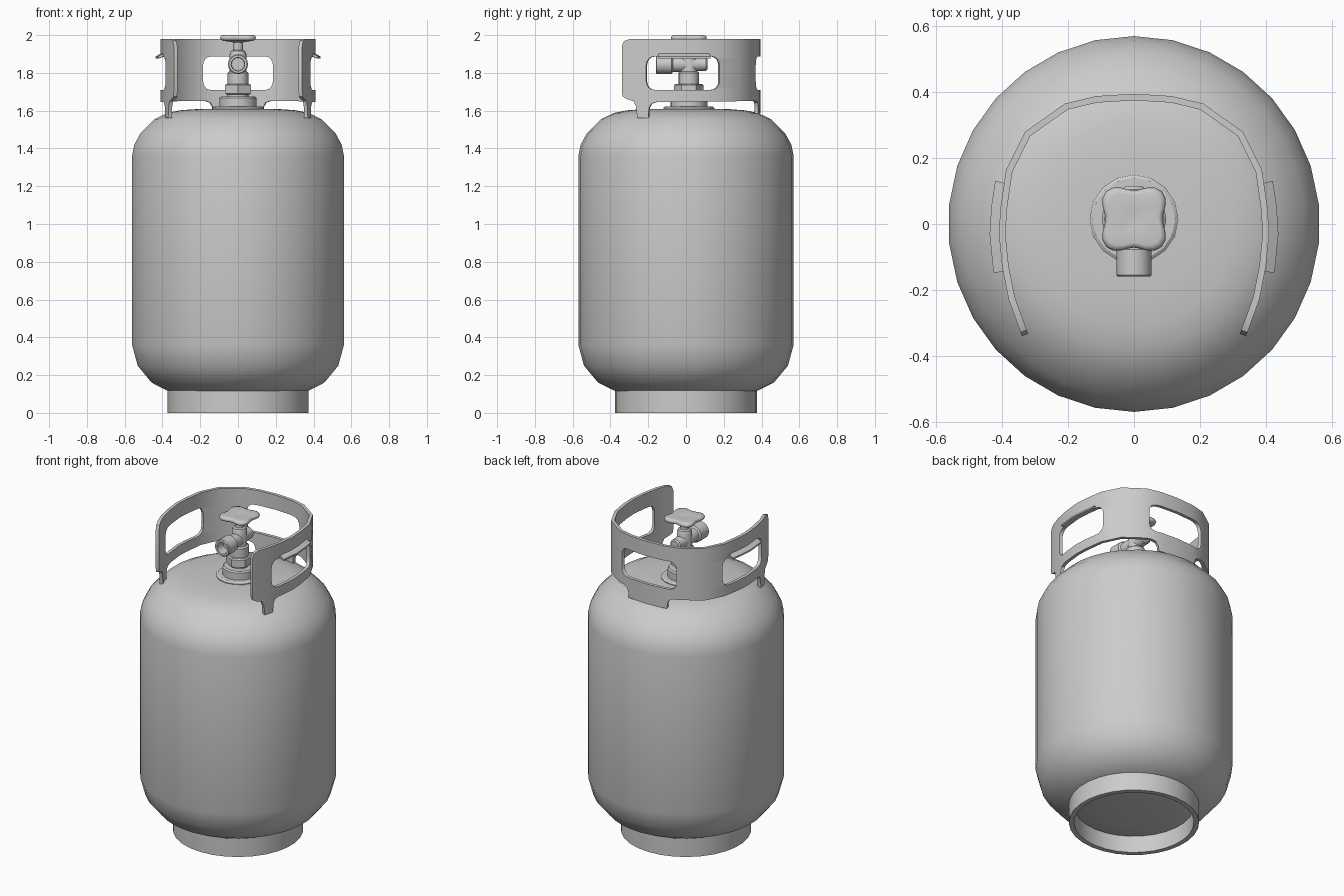
import bpy, bmesh, math
from mathutils import Vector, Matrix
from mathutils.geometry import tessellate_polygon

if "Cube" in bpy.data.objects:
    bpy.data.objects.remove(bpy.data.objects["Cube"])


def finish(name, bm, angle=35):
    bmesh.ops.recalc_face_normals(bm, faces=bm.faces)
    me = bpy.data.meshes.new(name)
    bm.to_mesh(me)
    bm.free()
    ob = bpy.data.objects.new(name, me)
    bpy.context.collection.objects.link(ob)
    bpy.ops.object.select_all(action='DESELECT')
    ob.select_set(True)
    bpy.context.view_layer.objects.active = ob
    bpy.ops.object.shade_smooth_by_angle(angle=math.radians(angle))
    return ob


def lathe(name, profile, n, matrix=Matrix(), closed=False, radial=None, angle=35):
    """Spin (radius, height) points around z; radial(a) reshapes the outline."""
    bm = bmesh.new()
    rings = []
    for r, z in profile:
        ring = []
        for i in range(n):
            a = math.pi / 2 + 2 * math.pi * i / n
            k = r * (radial(a) if radial else 1)
            ring.append(bm.verts.new(matrix @ Vector((k * math.cos(a), k * math.sin(a), z))))
        rings.append(ring)
    pairs = list(zip(rings, rings[1:])) + ([(rings[-1], rings[0])] if closed else [])
    for a, b in pairs:
        for i in range(n):
            j = (i + 1) % n
            bm.faces.new((a[i], a[j], b[j], b[i]))
    if not closed:
        bm.faces.new(rings[0][::-1])
        bm.faces.new(rings[-1])
    return finish(name, bm, angle)


# Tank and foot ring
squash = Matrix.Diagonal((0.989, 1, 1, 1))
lathe("tank", [(0.2, 0.085), (0.34, 0.105), (0.385, 0.12), (0.465, 0.16), (0.54, 0.25), (0.57, 0.36),
               (0.57, 1.36), (0.558, 1.42), (0.525, 1.48), (0.45, 1.555), (0.38, 1.588),
               (0.31, 1.602), (0.2, 1.61)], 30, squash, angle=50)
lathe("foot_ring", [(0.375, 0), (0.375, 0.14), (0.345, 0.14), (0.345, 0)], 30, closed=True)

# Path of the collar seen from above (right half, from the back to the front)
half = [(0, .395), (.115, .388), (.21, .365), (.33, .28), (.388, .165), (.405, .05),
        (.41, -.03), (.40, -.13), (.38, -.23), (.34, -.34)]
path = [Vector(p) for p in half]
dist = [0.0]
for a, b in zip(path, path[1:]):
    dist.append(dist[-1] + (b - a).length)
normals = []
for i in range(len(path)):
    t = path[min(i + 1, len(path) - 1)] - path[i - 1] if i else Vector((1, 0))
    normals.append(Vector((-t.y, t.x)).normalized())


def bend(v):
    """Wrap flat coordinates (along, outward, up) onto the collar path."""
    s = abs(v.x)
    i = max(k for k in range(len(dist) - 1) if dist[k] <= s + 1e-7)
    f = (s - dist[i]) / (dist[i + 1] - dist[i])
    p = path[i].lerp(path[i + 1], f) + normals[i].lerp(normals[i + 1], f) * v.y
    return Vector((math.copysign(p.x, v.x), p.y, v.z))


def slice_and_bend(bm):
    for d in [s * k for k in dist[:-1] for s in (-1, 1)]:
        bmesh.ops.bisect_plane(bm, geom=bm.verts[:] + bm.edges[:] + bm.faces[:],
                               plane_co=(d, 0, 0), plane_no=(1, 0, 0), dist=1e-5)
    for v in bm.verts:
        v.co = bend(v.co)


def rounded_rect(x0, x1, z0, z1, r):
    pts = []
    for cx, cz, q in ((x1 - r, z1 - r, 0), (x0 + r, z1 - r, 1), (x0 + r, z0 + r, 2), (x1 - r, z0 + r, 3)):
        for k in range(5):
            a = math.pi / 2 * (q + k / 4)
            pts.append((cx + r * math.cos(a), cz + r * math.sin(a)))
    return pts


# Collar: flat sheet with tabs and three hand holes, thickened and wrapped
end = dist[-1]
edge = [(.135, 1.585), (.139, 1.62), (.152, 1.643), (.18, 1.652), (.815, 1.645), (.84, 1.637),
        (.853, 1.615), (.857, 1.56), (.918, 1.56), (.924, 1.62), (.938, 1.65), (end - .025, 1.663),
        (end - .005, 1.675), (end, 1.70), (end, 1.94), (end - .012, 1.968), (end - .045, 1.98)]
outline = edge + [(-x, z) for x, z in reversed(edge)]
loops = [outline, rounded_rect(-.195, .195, 1.71, 1.887, .045),
         rounded_rect(.475, .868, 1.71, 1.887, .045), rounded_rect(-.868, -.475, 1.71, 1.887, .045)]
bm = bmesh.new()
flat = [Vector((x, 0, z)) for loop in loops for x, z in loop]
tris = tessellate_polygon([[Vector((x, z, 0)) for x, z in loop] for loop in loops])
verts = [bm.verts.new(p) for p in flat]
for t in tris:
    bm.faces.new([verts[i] for i in t])
ext = bmesh.ops.extrude_face_region(bm, geom=bm.faces[:], use_keep_orig=True)
for v in ext["geom"]:
    if isinstance(v, bmesh.types.BMVert):
        v.co.y -= 0.02
slice_and_bend(bm)
finish("collar", bm)

# Flared lips above the side hand holes
for side, label in ((1, "right"), (-1, "left")):
    bm = bmesh.new()
    section = [(-.005, 1.905), (.028, 1.886), (.028, 1.876), (-.005, 1.886)]
    ends = [[bm.verts.new((side * s, t, z)) for t, z in section] for s in (.53, .80)]
    bm.faces.new(ends[0])
    bm.faces.new(ends[1])
    for i in range(4):
        j = (i + 1) % 4
        bm.faces.new((ends[0][i], ends[0][j], ends[1][j], ends[1][i]))
    slice_and_bend(bm)
    finish("handle_lip_" + label, bm)

# Valve, centred slightly behind the tank axis
at = Matrix.Translation((0, 0.015, 0))
lathe("valve_flange", [(0.135, 1.59), (0.135, 1.615), (0.125, 1.622)], 16, at)
lathe("valve_boss", [(0.098, 1.61), (0.098, 1.667), (0.09, 1.675)], 16, at)
lathe("valve_neck", [(0.055, 1.66), (0.055, 1.80), (0.035, 1.815)], 16, at)
lathe("valve_nut", [(0.07, 1.685), (0.078, 1.69), (0.078, 1.735), (0.07, 1.742)], 6, at, angle=20)
lathe("valve_stem", [(0.045, 1.79), (0.045, 1.895), (0.038, 1.915), (0.027, 1.92), (0.027, 1.975)], 16, at)

# Outlet pipe running front to back, with a recessed mouth
along = Matrix.Translation((0, 0, 1.846)) @ Matrix.Rotation(math.pi / 2, 4, 'X')
lathe("valve_outlet", [(0.028, -.113), (0.036, -.105), (0.036, -.06), (0.042, -.04), (0.042, .07),
                       (0.053, .078), (0.053, .155), (0.048, .16), (0.036, .16), (0.034, .10)], 16, along)

# Four-lobed hand wheel
lathe("valve_knob", [(0.03, 1.962), (0.085, 1.97), (0.099, 1.976), (0.103, 1.985), (0.098, 1.996),
                     (0.085, 2.0), (0.03, 1.992)], 32, at,
      radial=lambda a: 1 - 0.16 * math.cos(4 * a), angle=60)
